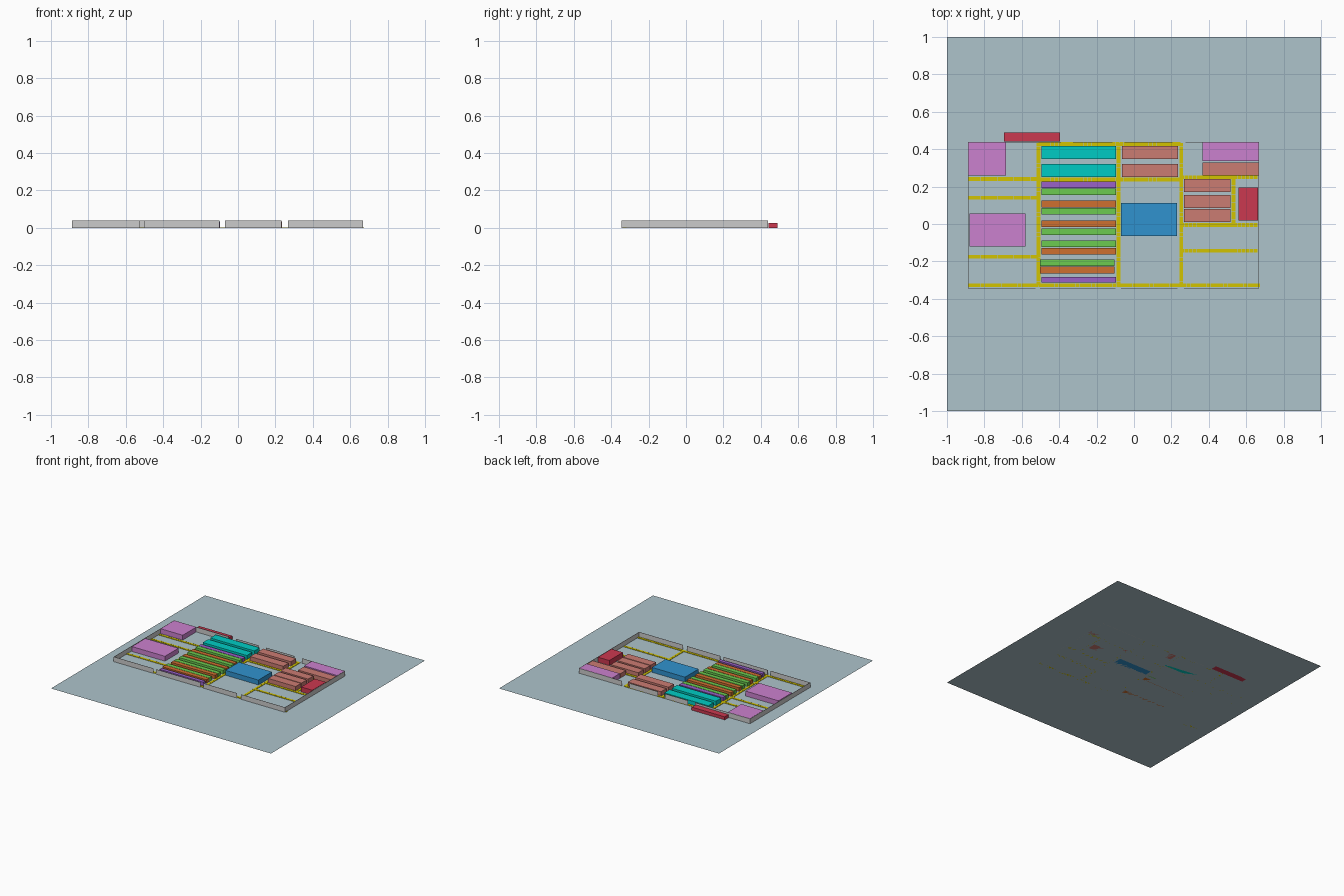
import bpy
import bmesh
from mathutils import Matrix

if "Cube" in bpy.data.objects:
    bpy.data.objects.remove(bpy.data.objects["Cube"])

COLORS = {
    "floor": (0.42, 0.55, 0.60, 1), "pink": (0.60, 0.22, 0.62, 1),
    "red": (0.60, 0.04, 0.08, 1), "cyan": (0.0, 0.60, 0.55, 1),
    "purple": (0.32, 0.12, 0.58, 1), "green": (0.15, 0.60, 0.08, 1),
    "orange": (0.62, 0.16, 0.03, 1), "salmon": (0.60, 0.20, 0.17, 1),
    "blue": (0.03, 0.29, 0.62, 1), "yellow": (0.65, 0.55, 0.0, 1),
}
MATS = {}
for key, col in COLORS.items():
    MATS[key] = bpy.data.materials.new(key)
    MATS[key].diffuse_color = col


def finish(name, bm, color):
    mesh = bpy.data.meshes.new(name)
    bm.to_mesh(mesh)
    bm.free()
    ob = bpy.data.objects.new(name, mesh)
    bpy.context.collection.objects.link(ob)
    if color:
        mesh.materials.append(MATS[color])
    return ob


def add_box(bm, x0, x1, y0, y1, h):
    m = Matrix.Translation(((x0 + x1) / 2, (y0 + y1) / 2, h / 2))
    bmesh.ops.create_cube(bm, size=1, matrix=m @ Matrix.Diagonal((x1 - x0, y1 - y0, h, 1)))


def box(name, color, x0, x1, y0, y1, h):
    bm = bmesh.new()
    add_box(bm, x0, x1, y0, y1, h)
    return finish(name, bm, color)


# Flat ground sheet
bm = bmesh.new()
bmesh.ops.create_grid(bm, x_segments=1, y_segments=1, size=1)
finish("ground_sheet", bm, "floor")

# Perimeter walls with door gaps
L, R, F, B, H, T = -0.888, 0.668, -0.345, 0.438, 0.04, 0.002
for x0, x1 in [(L, -0.527), (-0.502, -0.10), (-0.07, 0.233), (0.268, R)]:
    box("front_wall", None, x0, x1, F, F + T, H)
for x0, x1 in [(L, -0.39), (-0.325, -0.115), (-0.05, 0.205), (0.275, R)]:
    box("back_wall", None, x0, x1, B - T, B, H)
box("left_wall", None, L, L + T, F, B, H)
box("right_wall", None, R - T, R, F, B, H)

# Offices, machine and loading blocks
box("back_left_office", "pink", -0.885, -0.685, 0.26, 0.435, 0.04)
box("left_office", "pink", -0.88, -0.58, -0.12, 0.055, 0.04)
box("back_right_office", "pink", 0.365, 0.665, 0.338, 0.435, 0.04)
box("loading_dock", "red", -0.695, -0.395, 0.44, 0.49, 0.025)
box("right_store", "red", 0.56, 0.662, 0.02, 0.196, 0.04)
box("central_block", "blue", -0.07, 0.23, -0.064, 0.113, 0.04)

# Back rows of wide racks
for y in (0.383, 0.285):
    box("wide_rack", "cyan", -0.495, -0.095, y - 0.035, y + 0.035, 0.035)
    box("bench", "salmon", -0.065, 0.236, y - 0.035, y + 0.035, 0.035)

# Long narrow shelving rows
rows = [("purple", 0.211), ("green", 0.172), ("orange", 0.107), ("green", 0.067),
        ("orange", 0.001), ("green", -0.041), ("green", -0.106), ("orange", -0.145),
        ("green", -0.208), ("orange", -0.246), ("purple", -0.298)]
for color, y in rows:
    dx = -0.008 if -0.27 < y < -0.19 else 0
    hw = 0.015 if y < -0.28 else 0.0175
    box("shelf_row", color, -0.495 + dx, -0.096 + dx, y - hw, y + hw, 0.03)

# Right-hand benches
box("bench", "salmon", 0.365, 0.665, 0.26, 0.33, 0.035)
for y in (0.206, 0.12, 0.045):
    box("bench", "salmon", 0.266, 0.517, y - 0.034, y + 0.034, 0.035)


# Yellow floor tape made of short tiles
def tape(x0, y0, x1, y1, w=0.02, h=0.003):
    bm = bmesh.new()
    length = max(x1 - x0, y1 - y0)
    n = max(1, round(length / 0.022))
    s = length / n
    for i in range(n):
        a, b = i * s, (i + 1) * s - 0.001
        if x1 > x0:
            add_box(bm, x0 + a, x0 + b, y0 - w / 2, y0 + w / 2, h)
        else:
            add_box(bm, x0 - w / 2, x0 + w / 2, y0 + a, y0 + b, h)
    finish("floor_tape", bm, "yellow")


for x in (-0.51, -0.083, 0.252):
    tape(x, -0.33, x, 0.435)
tape(0.532, 0.0, 0.532, 0.25)
for x0, x1, y in [(-0.885, -0.51, 0.24), (-0.51, 0.25, 0.238), (-0.51, 0.25, 0.428),
                  (-0.885, -0.51, 0.14), (-0.885, -0.51, -0.175), (-0.885, 0.675, -0.328),
                  (0.25, 0.66, 0.25), (0.25, 0.66, -0.005), (0.25, 0.66, -0.143)]:
    tape(x0, y, x1, y)

for m in bpy.data.materials:
    if m.users and not m.is_grease_pencil:
        m.use_nodes = True
        m.node_tree.nodes["Principled BSDF"].inputs["Base Color"].default_value = m.diffuse_color
